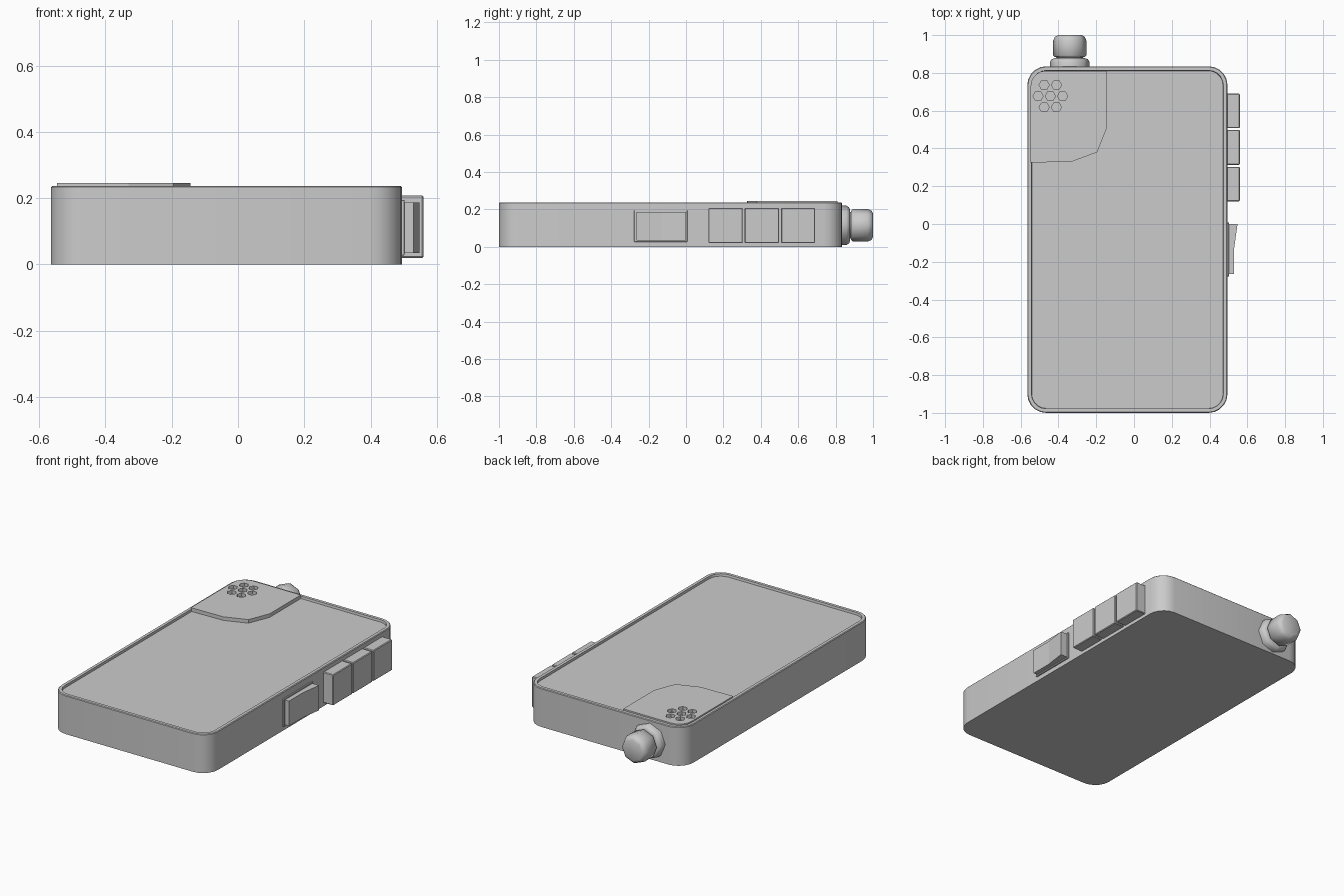
import bpy, bmesh
from math import pi, cos, sin, radians

if "Cube" in bpy.data.objects:
    bpy.data.objects.remove(bpy.data.objects["Cube"])


def make_object(name, bm, smooth=None):
    bmesh.ops.recalc_face_normals(bm, faces=bm.faces[:])
    mesh = bpy.data.meshes.new(name)
    bm.to_mesh(mesh)
    bm.free()
    ob = bpy.data.objects.new(name, mesh)
    bpy.context.collection.objects.link(ob)
    if smooth:
        bpy.ops.object.select_all(action='DESELECT')
        ob.select_set(True)
        bpy.context.view_layer.objects.active = ob
        bpy.ops.object.shade_smooth_by_angle(angle=radians(smooth))
    return ob


def loft(rings):
    """Capped skin through rings of 3D points."""
    bm = bmesh.new()
    loops = [[bm.verts.new(p) for p in ring] for ring in rings]
    n = len(loops[0])
    for a, b in zip(loops, loops[1:]):
        for i in range(n):
            j = (i + 1) % n
            bm.faces.new((a[i], a[j], b[j], b[i]))
    bm.faces.new(loops[0][::-1])
    bm.faces.new(loops[-1])
    return bm


def arc(cx, cy, r, start, segs=5):
    return [(cx + r * cos(start + pi / 2 * i / segs),
             cy + r * sin(start + pi / 2 * i / segs)) for i in range(segs + 1)]


def body_ring(inset, z):
    x0, x1, y0, y1 = -0.565 + inset, 0.495 - inset, -1 + inset, 0.835 - inset
    r = 0.1 - inset
    pts = (arc(x1 - r, y1 - r, r, 0) + arc(x0 + r, y1 - r, r, pi / 2)
           + arc(x0 + r, y0 + r, r, pi) + arc(x1 - r, y0 + r, r, 1.5 * pi))
    return [(x, y, z) for x, y in pts]


def prism(pts, z0, z1):
    return loft([[(x, y, z) for x, y in pts] for z in (z0, z1)])


def box(name, x0, x1, y0, y1, z0, z1, bevel):
    bm = prism([(x0, y0), (x1, y0), (x1, y1), (x0, y1)], z0, z1)
    bmesh.ops.bevel(bm, geom=bm.edges[:], offset=bevel, segments=1, affect='EDGES')
    return make_object(name, bm)


# Case: rounded slab with a thin raised rim round the recessed screen
make_object("case", loft([body_ring(0, 0), body_ring(0, 0.233), body_ring(0.004, 0.237),
                          body_ring(0.022, 0.237), body_ring(0.024, 0.223)]), 35)

# Speaker plate in the back left corner of the screen
outline = ([(-0.547, 0.325), (-0.33, 0.33), (-0.195, 0.38), (-0.143, 0.51), (-0.143, 0.811)]
           + arc(-0.547 + 0.08, 0.811 - 0.08, 0.08, pi / 2))
plate = make_object("speaker_plate", prism(outline, 0.215, 0.245))

# Hexagonal speaker holes: one in the middle, six around it
cut = bmesh.new()
centres = [(-0.443, 0.677)] + [(-0.443 + 0.065 * cos(k * pi / 3),
                                0.677 + 0.068 * sin(k * pi / 3)) for k in range(6)]
for cx, cy in centres:
    hexa = [(cx + 0.027 * cos(k * pi / 3), cy + 0.027 * sin(k * pi / 3)) for k in range(6)]
    lo = [cut.verts.new((x, y, 0.226)) for x, y in hexa]
    hi = [cut.verts.new((x, y, 0.27)) for x, y in hexa]
    cut.faces.new(lo[::-1])
    cut.faces.new(hi)
    for i in range(6):
        j = (i + 1) % 6
        cut.faces.new((lo[i], lo[j], hi[j], hi[i]))
cutter = make_object("speaker_hole_cutter", cut)
cutter.hide_render = True
mod = plate.modifiers.new("holes", 'BOOLEAN')
mod.operation, mod.object, mod.solver = 'DIFFERENCE', cutter, 'EXACT'
bpy.context.view_layer.objects.active = plate
bpy.ops.object.modifier_apply(modifier=mod.name)
bpy.data.objects.remove(cutter)

# Three side buttons
for i, (y0, y1) in enumerate([(0.12, 0.303), (0.313, 0.498), (0.508, 0.69)]):
    box(f"side_button_{i + 1}", 0.485, 0.56, y0, y1, 0.02, 0.208, 0.004)

# Rocker switch: thin frame and a wedge-shaped key
box("switch_frame", 0.485, 0.503, -0.278, 0.008, 0.027, 0.195, 0.002)
key = [(0.49, -0.265), (0.53, -0.265), (0.53, -0.13), (0.548, 0.0), (0.49, 0.0)]
make_object("switch_key", prism(key, 0.035, 0.187))


# Eight-sided knob and its collar, turned about the y axis
def turned(name, profile, sides=8):
    rings = [[(-0.34 + r * cos(2 * pi * k / sides), y, 0.115 + r * sin(2 * pi * k / sides))
              for k in range(sides)] for y, r in profile]
    return make_object(name, loft(rings), 50)


turned("knob_collar", [(0.82, 0.105), (0.858, 0.105), (0.872, 0.096), (0.878, 0.08)])
turned("knob", [(0.86, 0.07), (0.882, 0.07), (0.884, 0.08), (0.892, 0.0875),
                (0.972, 0.0875), (0.992, 0.078), (1.0, 0.062)])
